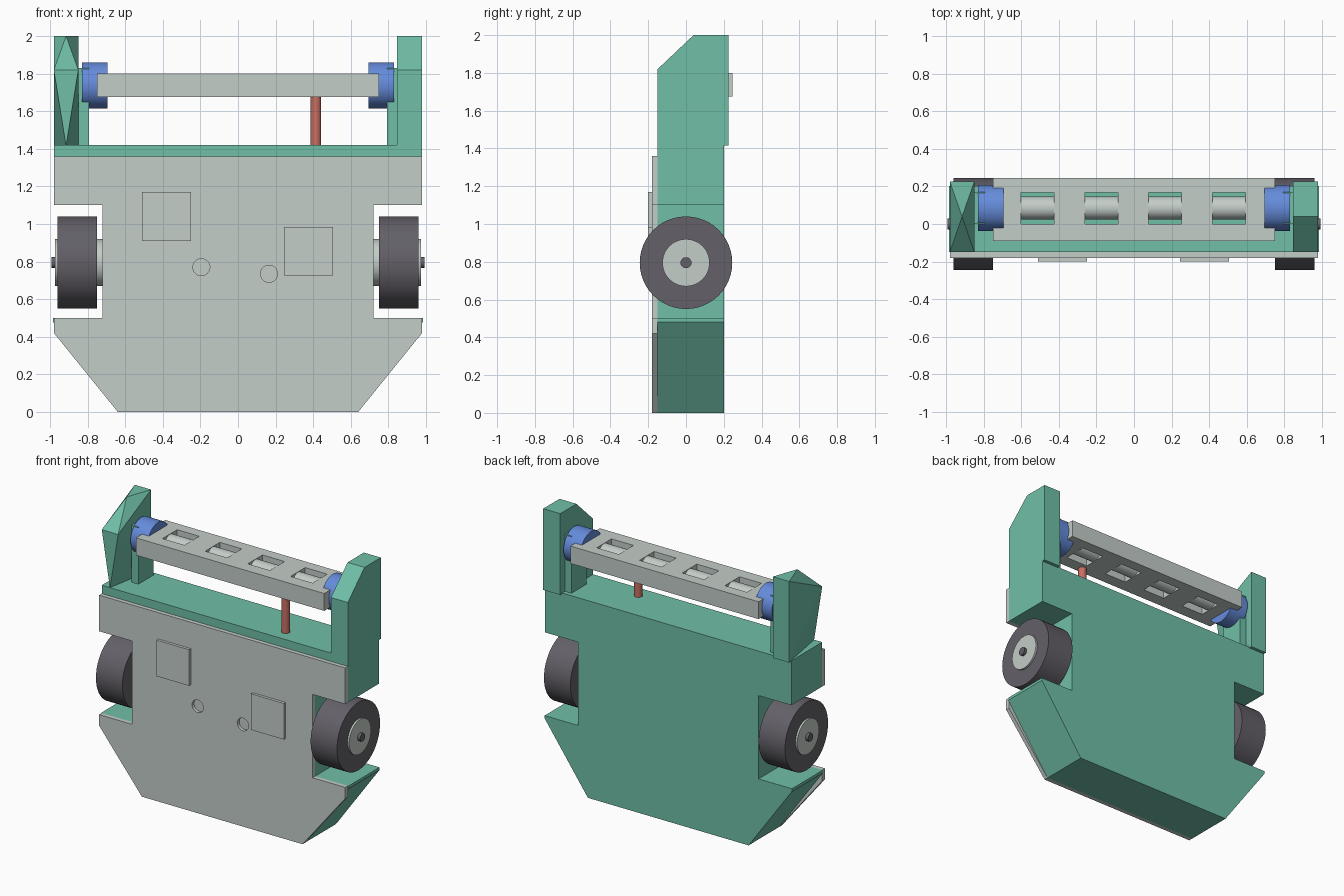
import bpy, bmesh
from math import radians
from mathutils import Matrix, Vector

cube = bpy.data.objects.get("Cube")
if cube:
    bpy.data.objects.remove(cube, do_unlink=True)


def material(name, rgb):
    m = bpy.data.materials.new(name)
    m.use_nodes = True
    m.diffuse_color = (*rgb, 1)
    m.node_tree.nodes["Principled BSDF"].inputs["Base Color"].default_value = (*rgb, 1)
    return m


green = material("sea green", (0.16, 0.52, 0.39))
grey = material("pale grey", (0.55, 0.61, 0.58))
dark = material("dark rubber", (0.125, 0.117, 0.138))
blue = material("blue", (0.13, 0.26, 0.71))
red = material("red", (0.57, 0.16, 0.12))


def finish(name, bm, mat, smooth=False):
    bmesh.ops.recalc_face_normals(bm, faces=bm.faces)
    mesh = bpy.data.meshes.new(name)
    bm.to_mesh(mesh)
    bm.free()
    ob = bpy.data.objects.new(name, mesh)
    bpy.context.collection.objects.link(ob)
    if mat:
        mesh.materials.append(mat)
    if smooth:
        bpy.ops.object.select_all(action='DESELECT')
        ob.select_set(True)
        bpy.context.view_layer.objects.active = ob
        bpy.ops.object.shade_smooth_by_angle(angle=radians(30))
    return ob


def box(name, x, y, z, mat):
    bm = bmesh.new()
    bmesh.ops.create_cube(bm, size=1)
    for v in bm.verts:
        v.co = [(a + b) / 2 + c * (b - a) for (a, b), c in zip((x, y, z), v.co)]
    return finish(name, bm, mat)


def cylinder(name, start, end, radius, mat):
    a, b = Vector(start), Vector(end)
    spin = (b - a).to_track_quat('Z', 'Y').to_matrix().to_4x4()
    bm = bmesh.new()
    bmesh.ops.create_cone(bm, cap_ends=True, segments=48, radius1=radius, radius2=radius,
                          depth=(b - a).length, matrix=Matrix.Translation((a + b) / 2) @ spin)
    return finish(name, bm, mat, True)


def prism(name, points, offset, mat):
    bm = bmesh.new()
    face = bm.faces.new([bm.verts.new(p) for p in points])
    new = bmesh.ops.extrude_face_region(bm, geom=[face])["geom"]
    bmesh.ops.translate(bm, vec=offset, verts=[v for v in new if isinstance(v, bmesh.types.BMVert)])
    return finish(name, bm, mat)


def cut(target, cutter):
    cutter.hide_render = True
    cutter.hide_set(True)
    mod = target.modifiers.new(cutter.name, 'BOOLEAN')
    mod.operation = 'DIFFERENCE'
    mod.solver = 'EXACT'
    mod.object = cutter


def outline(half, y):
    return [(x, y, z) for x, z in half] + [(-x, y, z) for x, z in reversed(half)]


# Chassis and its front cover, both notched for the wheels
body_half = [(0.64, 0), (0.985, 0.48), (0.985, 0.5), (0.72, 0.5),
             (0.72, 1.1), (0.98, 1.1), (0.98, 1.42)]
prism("chassis_body", outline(body_half, -0.15), (0, 0.352, 0), green)
cover_half = [(0.64, 0), (0.98, 0.42), (0.98, 0.5), (0.72, 0.5),
              (0.72, 1.1), (0.98, 1.1), (0.98, 1.36)]
cover = prism("front_cover", outline(cover_half, -0.18), (0, 0.03, 0), grey)

# Raised square pads and shallow round recesses on the cover
for side, x, z in (("right", -0.51, 0.91), ("left", 0.245, 0.725)):
    box(f"{side}_pad", (x, x + 0.26), (-0.2, -0.175), (z, z + 0.26), grey)
for side, x, z in (("right", -0.195, 0.77), ("left", 0.165, 0.735)):
    cut(cover, cylinder(f"{side}_recess_cutter", (x, -0.22, z), (x, -0.157, z), 0.045, None))

# Wheels, hubs, axles, bar couplings and inner posts on both sides
ROLL_Y, ROLL_Z = 0.085, 1.737
for side, s in (("left", 1), ("right", -1)):
    for part, x0, x1, radius, mat in (("wheel", 0.75, 0.96, 0.245, dark),
                                      ("hub", 0.71, 0.973, 0.125, grey),
                                      ("axle", 0.7, 0.993, 0.029, dark)):
        cylinder(f"{side}_{part}", (s * x0, 0, 0.795), (s * x1, 0, 0.795), radius, mat)
    cylinder(f"{side}_coupling", (s * 0.695, ROLL_Y, ROLL_Z), (s * 0.83, ROLL_Y, ROLL_Z), 0.123, blue)
    box(f"{side}_post", sorted((s * 0.793, s * 0.85)), (0, 0.17), (1.41, 1.83), green)

# Left tower with a sloped top front
tower_side = [(-0.15, 1.415), (-0.15, 1.82), (0.04, 2), (0.225, 2), (0.225, 1.415)]
prism("left_tower", [(0.845, y, z) for y, z in tower_side], (0.135, 0, 0), green)

# Right tower, faceted to points at the top and the front foot
bm = bmesh.new()
for x in (-0.98, -0.85):
    for y, z in ((0.225, 1.415), (0.225, 2), (-0.15, 1.82)):
        bm.verts.new((x, y, z))
bm.verts.new((-0.915, 0.04, 2))
bm.verts.new((-0.915, -0.15, 1.415))
bmesh.ops.convex_hull(bm, input=bm.verts)
finish("right_tower", bm, green)

# Cross bar with four windows showing a roller
bar = box("cross_bar", (-0.75, 0.75), (-0.09, 0.245), (1.675, 1.8), grey)
for i in range(4):
    x = -0.514 + i * 0.34
    cut(bar, box(f"window_cutter_{i + 1}", (x - 0.088, x + 0.088), (0, 0.167), (1.6, 1.9), None))
    cylinder(f"roller_{i + 1}", (x - 0.1, ROLL_Y, ROLL_Z), (x + 0.1, ROLL_Y, ROLL_Z), 0.061, grey)

# Red support pin under the bar
cylinder("support_pin", (0.415, -0.05, 1.41), (0.415, -0.05, 1.69), 0.028, red)
